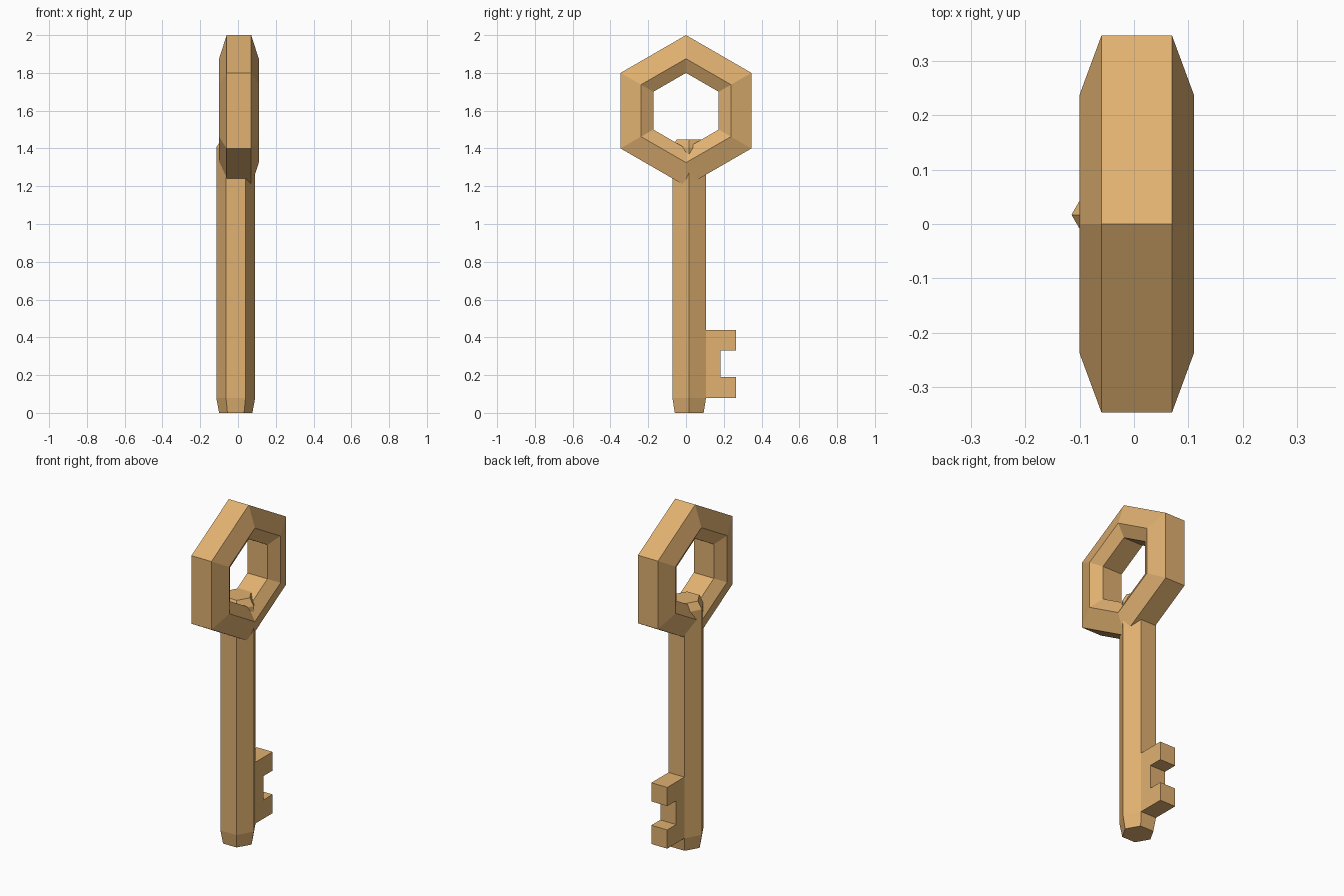
import bpy, bmesh, math

if "Cube" in bpy.data.objects:
    bpy.data.objects.remove(bpy.data.objects["Cube"])

mat = bpy.data.materials.new("warm tan")
mat.diffuse_color = (0.75, 0.44, 0.165, 1)
mat.use_nodes = True
mat.node_tree.nodes["Principled BSDF"].inputs["Base Color"].default_value = mat.diffuse_color


def finish(name, bm):
    bmesh.ops.recalc_face_normals(bm, faces=bm.faces)
    me = bpy.data.meshes.new(name)
    bm.to_mesh(me)
    bm.free()
    me.materials.append(mat)
    ob = bpy.data.objects.new(name, me)
    bpy.context.collection.objects.link(ob)
    return ob


def skin(bm, loops, closed):
    """Bridge equal-length vertex loops with quads."""
    vs = [[bm.verts.new(p) for p in loop] for loop in loops]
    n, m = len(vs[0]), len(vs)
    for i in range(m if closed else m - 1):
        a, b = vs[i], vs[(i + 1) % m]
        for j in range(n):
            k = (j + 1) % n
            bm.faces.new((a[j], a[k], b[k], b[j]))
    if not closed:
        bm.faces.new(vs[0])
        bm.faces.new(vs[-1])


# Hexagonal bow: six-sided section (x, radius) swept around the x axis
section = [(-0.06, 0.4), (0.07, 0.4), (0.11, 0.275),
           (0.07, 0.2), (-0.06, 0.2), (-0.10, 0.275)]
bm = bmesh.new()
skin(bm, [[(x, r * math.sin(i * math.pi / 3), 1.6 + r * math.cos(i * math.pi / 3))
           for i in range(6)] for x, r in section], True)
finish("bow_ring", bm)

# Hexagonal shaft with tapered ends, poking through the bow
cx, cy, R = -0.012, 0.017, 0.103
bm = bmesh.new()
skin(bm, [[(cx + r * math.cos(i * math.pi / 3), cy + r * math.sin(i * math.pi / 3), z)
           for i in range(6)]
          for z, r in [(0, 0.088), (0.08, R), (1.405, R), (1.447, 0.077)]], False)
finish("shaft", bm)

# Notched bit, as wide as the back face of the shaft
profile = [(0.09, 0.08), (0.265, 0.08), (0.265, 0.19), (0.182, 0.19),
           (0.182, 0.33), (0.265, 0.33), (0.265, 0.44), (0.09, 0.44)]
bm = bmesh.new()
skin(bm, [[(x, y, z) for y, z in profile] for x in (cx - R / 2, cx + R / 2)], False)
finish("bit", bm)
